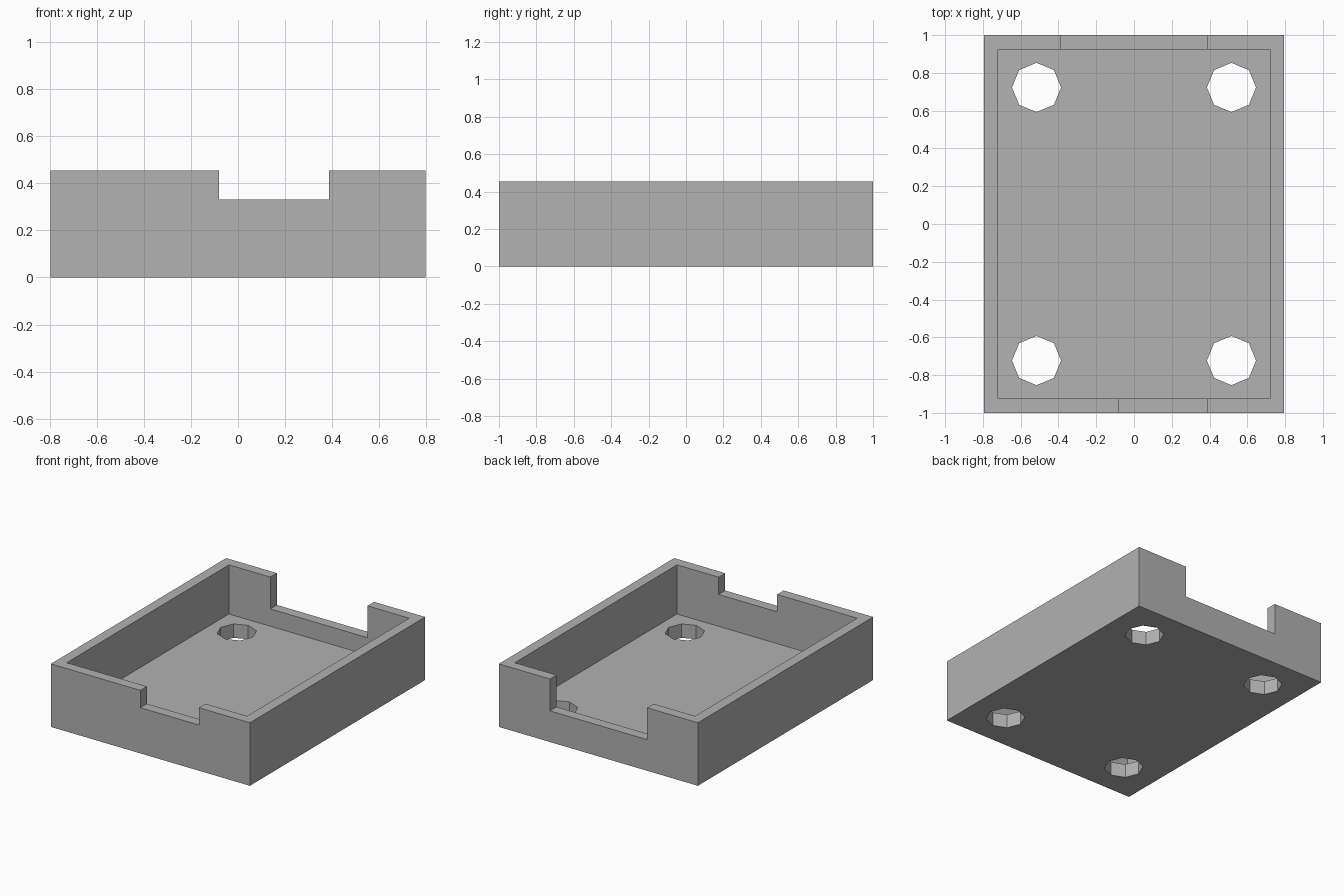
import bpy
from math import tau

default = bpy.data.objects.get("Cube")
if default:
    bpy.data.objects.remove(default, do_unlink=True)

# Overall dimensions
HALF_X, HALF_Y, HEIGHT = 0.795, 1.0, 0.455
WALL, FLOOR = 0.075, 0.10
HOLE_X, HOLE_Y, HOLE_R = 0.516, 0.723, 0.13
OVER = 0.1  # how far cutters reach past the surfaces

grey = bpy.data.materials.new("plain grey")
grey.use_nodes = True
colour = (0.445, 0.445, 0.445, 1)
grey.diffuse_color = colour
grey.node_tree.nodes["Principled BSDF"].inputs["Base Color"].default_value = colour


def block(name, low, high):
    """Box spanning two opposite corners."""
    centre = [(a + b) / 2 for a, b in zip(low, high)]
    bpy.ops.mesh.primitive_cube_add(size=1, location=centre)
    obj = bpy.context.object
    obj.name = name
    obj.scale = [b - a for a, b in zip(low, high)]
    bpy.ops.object.transform_apply(location=True, rotation=True, scale=True)
    obj.data.materials.append(grey)
    return obj


def cut(target, cutter):
    """Subtract the cutter and discard it."""
    cutter.hide_render = True
    mod = target.modifiers.new("cut", "BOOLEAN")
    mod.operation = "DIFFERENCE"
    mod.solver = "EXACT"
    mod.object = cutter
    bpy.context.view_layer.objects.active = target
    bpy.ops.object.modifier_apply(modifier=mod.name)
    bpy.data.objects.remove(cutter, do_unlink=True)


# Solid tray body, then the hollow inside
tray = block("tray", (-HALF_X, -HALF_Y, 0), (HALF_X, HALF_Y, HEIGHT))
inner_x, inner_y = HALF_X - WALL, HALF_Y - WALL
cut(tray, block("cavity_cutter", (-inner_x, -inner_y, FLOOR),
                (inner_x, inner_y, HEIGHT + OVER)))

# Shallow offset notch in the front wall, deep centred notch in the back wall
for side, left, right, sill in ((-1, -0.08, 0.387, 0.33), (1, -0.39, 0.387, 0.225)):
    near, far = sorted((side * (inner_y - WALL), side * (HALF_Y + OVER)))
    cut(tray, block("notch_cutter", (left, near, sill), (right, far, HEIGHT + OVER)))

# Eight-sided hole near each corner of the floor
for sx in (-1, 1):
    for sy in (-1, 1):
        bpy.ops.mesh.primitive_cylinder_add(
            vertices=8, radius=HOLE_R, depth=FLOOR + OVER,
            location=(sx * HOLE_X, sy * HOLE_Y, FLOOR / 2), rotation=(0, 0, tau / 4))
        hole = bpy.context.object
        hole.data.materials.append(grey)
        cut(tray, hole)
